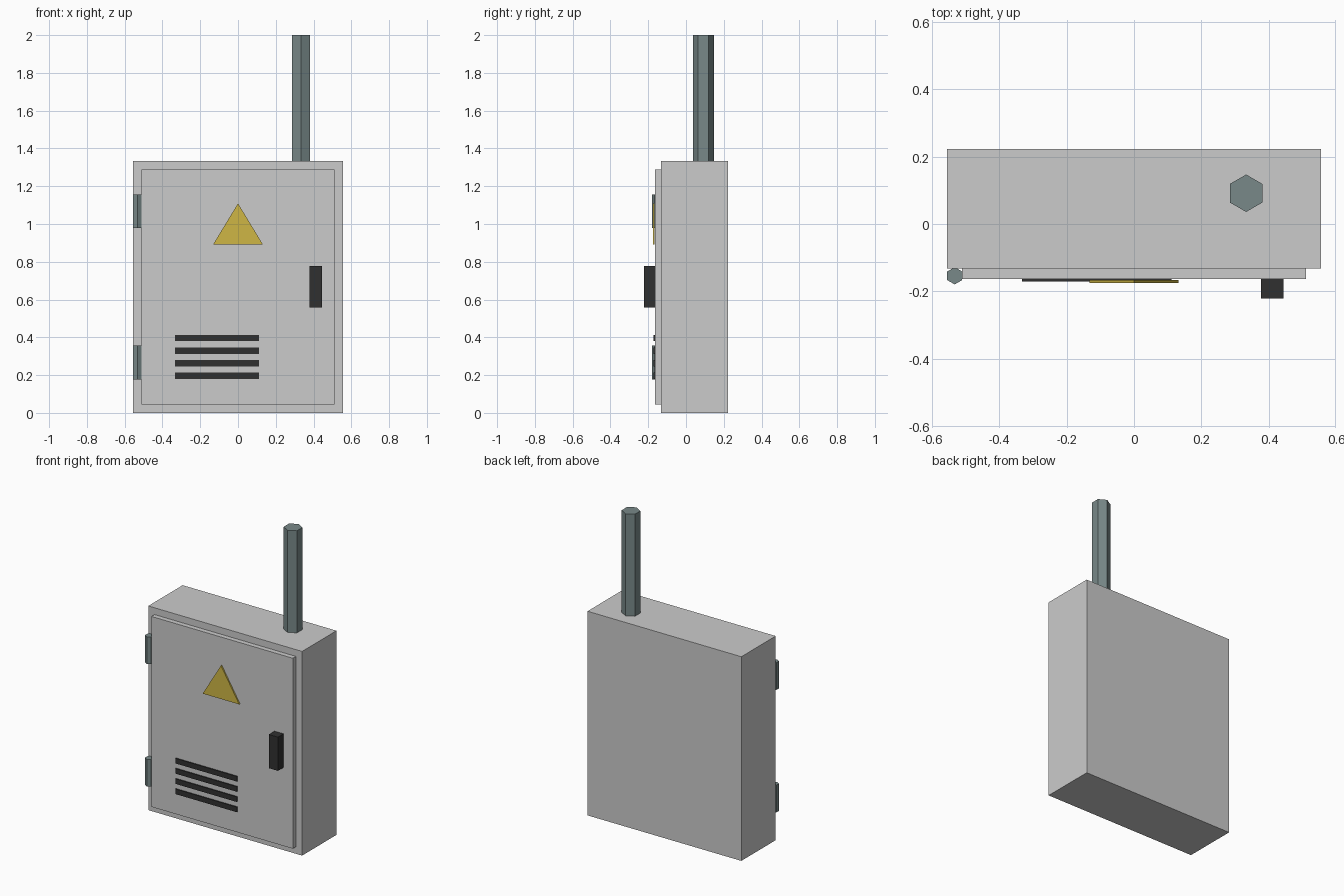
import bpy, bmesh, math

if "Cube" in bpy.data.objects:
    bpy.data.objects.remove(bpy.data.objects["Cube"])


def material(name, rgb):
    m = bpy.data.materials.new(name)
    m.diffuse_color = (*rgb, 1)
    m.use_nodes = True
    m.node_tree.nodes["Principled BSDF"].inputs["Base Color"].default_value = m.diffuse_color
    return m


steel = material("blue_grey_steel", (0.19, 0.25, 0.25))
dark = material("dark_plastic", (0.03, 0.03, 0.03))
yellow = material("warning_yellow", (0.62, 0.47, 0.06))


def finish(bm, name, mat):
    bmesh.ops.recalc_face_normals(bm, faces=bm.faces)
    mesh = bpy.data.meshes.new(name)
    bm.to_mesh(mesh)
    bm.free()
    if mat:
        mesh.materials.append(mat)
    ob = bpy.data.objects.new(name, mesh)
    bpy.context.collection.objects.link(ob)
    return ob


def prism(name, points, direction, mat=None):
    """Extrude a flat outline along a direction."""
    bm = bmesh.new()
    face = bm.faces.new([bm.verts.new(p) for p in points])
    ext = bmesh.ops.extrude_face_region(bm, geom=[face], use_keep_orig=True)
    verts = [g for g in ext["geom"] if isinstance(g, bmesh.types.BMVert)]
    bmesh.ops.translate(bm, verts=verts, vec=direction)
    return finish(bm, name, mat)


def box(name, x0, x1, y0, y1, z0, z1, mat=None):
    outline = [(x0, y0, z0), (x1, y0, z0), (x1, y1, z0), (x0, y1, z0)]
    return prism(name, outline, (0, 0, z1 - z0), mat)


def hex_rod(name, x, y, r, z0, z1, mat):
    angles = [math.radians(30 + 60 * i) for i in range(6)]
    outline = [(x + r * math.cos(a), y + r * math.sin(a), z0) for a in angles]
    return prism(name, outline, (0, 0, z1 - z0), mat)


# Cabinet and door
DOOR = -0.164
box("cabinet_body", -0.5556, 0.5556, -0.132, 0.2225, 0, 1.3333)
box("door", -0.511, 0.511, DOOR, -0.132, 0.0455, 1.289)

# Door handle
box("door_handle", 0.378, 0.444, -0.2222, DOOR, 0.558, 0.778, dark)

# Vent slats
for i in range(4):
    z = 0.196 + i * 0.0667
    box(f"vent_slat_{i + 1}", -0.333, 0.111, -0.171, DOOR, z - 0.0167, z + 0.0167, dark)

# Warning triangle
prism("warning_triangle", [(-0.132, -0.176, 0.891), (0.132, -0.176, 0.891), (0, -0.176, 1.109)],
      (0, 0.009, 0), yellow)

# Hinges
for label, z in (("lower", 0.267), ("upper", 1.067)):
    hex_rod(f"{label}_hinge", -0.533, -0.154, 0.0256, z - 0.089, z + 0.089, steel)

# Conduit pipe on top
hex_rod("conduit_pipe", 0.3333, 0.0915, 0.0556, 1.3333, 2.0, steel)
